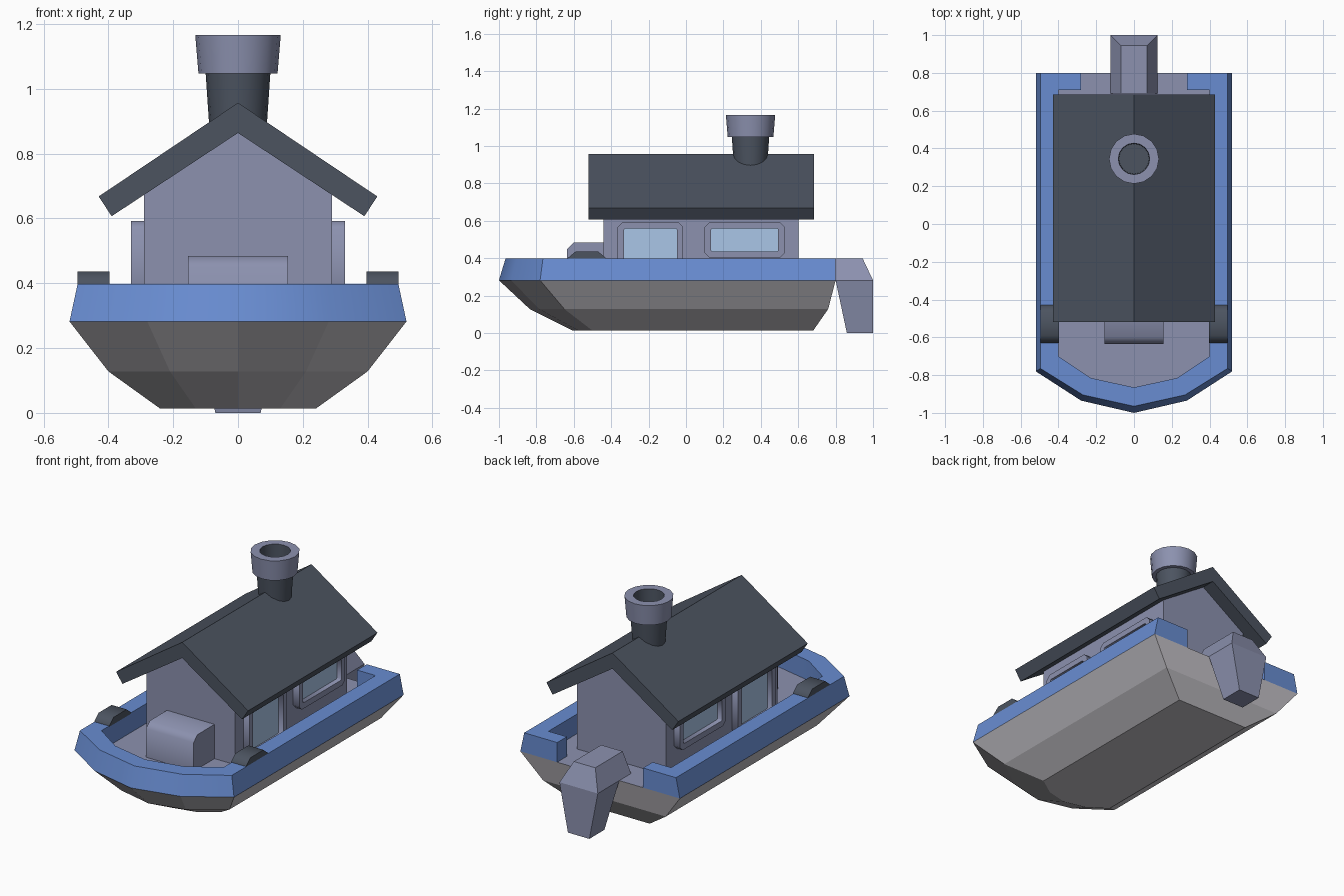
import bpy, bmesh, math
from mathutils import Vector

if "Cube" in bpy.data.objects:
    bpy.data.objects.remove(bpy.data.objects["Cube"])


def material(name, r, g, b):
    m = bpy.data.materials.new(name)
    m.diffuse_color = (r, g, b, 1)
    m.use_nodes = True
    m.node_tree.nodes["Principled BSDF"].inputs["Base Color"].default_value = m.diffuse_color
    return m


LILAC = material("lilac grey", .262, .285, .43)
BLUE = material("rail blue", .14, .265, .64)
HULL = material("hull grey", .55, .535, .57)
SLATE = material("dark slate", .072, .088, .118)
GLASS = material("pale glass", .42, .59, .84)


def finish(name, bm, mats, smooth=None):
    bmesh.ops.recalc_face_normals(bm, faces=bm.faces)
    me = bpy.data.meshes.new(name)
    bm.to_mesh(me)
    bm.free()
    for m in mats:
        me.materials.append(m)
    if smooth:
        for p in me.polygons:
            p.use_smooth = True
        me.set_sharp_from_angle(angle=math.radians(smooth))
    ob = bpy.data.objects.new(name, me)
    bpy.context.collection.objects.link(ob)
    return ob


def loft(rings):
    """Closed skin through rings of equal point count, capped at both ends."""
    bm = bmesh.new()
    vs = [[bm.verts.new(p) for p in ring] for ring in rings]
    n = len(vs[0])
    for a, b in zip(vs, vs[1:]):
        for i in range(n):
            j = (i + 1) % n
            bm.faces.new((a[i], a[j], b[j], b[i]))
    bm.faces.new(vs[0])
    bm.faces.new(vs[-1])
    bmesh.ops.recalc_face_normals(bm, faces=bm.faces)
    return bm


def along_y(pts, y0, y1):
    return loft([[(x, y, z) for x, z in pts] for y in (y0, y1)])


def along_x(pts, x0, x1):
    return loft([[(x, y, z) for y, z in pts] for x in (x0, x1)])


def lathe(profile, y, sides=16):
    return loft([[(r * math.cos(2 * math.pi * i / sides),
                   y + r * math.sin(2 * math.pi * i / sides), z)
                  for i in range(sides)] for r, z in profile])


def rect(x, y0, y1, z):
    return [(-x, y0, z), (x, y0, z), (x, y1, z), (-x, y1, z)]


# Hull: stern corner, bow shoulder, bow quarter, stem at three heights
def hull_ring(z, w, stern, shoulder, qx, qy, stem):
    half = [(w, stern, z), (w, shoulder, z), (qx, qy, z)]
    return half + [(0, stem, z)] + [(-x, y, h) for x, y, h in reversed(half)]


bm = loft([hull_ring(.013, .24, .68, -.50, .13, -.575, -.605),
           hull_ring(.128, .40, .76, -.65, .21, -.785, -.835),
           hull_ring(.282, .52, .80, -.78, .28, -.935, -1.0)])
for f in bm.faces:
    f.material_index = 1 if f.normal.z > .9 else 0   # deck on top
finish("hull", bm, [HULL, LILAC])

# Rail running around the deck, open at the stern
stations = [((.28, .80), (.28, .80), (.28, .71)),
            ((.52, .80), (.495, .80), (.40, .71)),
            ((.52, -.78), (.495, -.765), (.40, -.70)),
            ((.28, -.935), (.27, -.905), (.23, -.815)),
            ((0, -1.0), (0, -.965), (0, -.865))]
stations += [tuple((-x, y) for x, y in s) for s in reversed(stations[:-1])]
bm = loft([[(*ob, .282), (*ot, .398), (*inn, .398), (*inn, .282)]
           for ob, ot, inn in stations])
finish("rail", bm, [BLUE], 30)

# Cabin and gabled roof
finish("cabin", along_y([(-.29, .282), (.29, .282), (.29, .678), (0, .87), (-.29, .678)],
                        -.44, .602), [LILAC])
finish("roof", along_y([(0, .957), (.43, .668), (.39, .607), (0, .864),
                        (-.39, .607), (-.43, .668)], -.52, .685), [SLATE])


# Side door and side window: thick frames with sunken glass
def framed_pane(name, side, y0, y1, z0, z1, c=.025):
    pts = [(y0 + c, z0), (y1 - c, z0), (y1, z0 + c), (y1, z1 - c),
           (y1 - c, z1), (y0 + c, z1), (y0, z1 - c), (y0, z0 + c)]
    bm = along_x(pts, side * .285, side * .33)
    face = max(bm.faces, key=lambda f: side * f.normal.x)
    bmesh.ops.inset_individual(bm, faces=[face], thickness=.037)
    new = bmesh.ops.extrude_discrete_faces(bm, faces=[face])["faces"][0]
    bmesh.ops.translate(bm, verts=new.verts, vec=Vector((-side * .03, 0, 0)))
    new.material_index = 1
    finish(name, bm, [LILAC, GLASS], 50)


for side, tag in ((1, "right"), (-1, "left")):
    framed_pane("door_" + tag, side, -.365, -.015, .288, .592)
    framed_pane("window_" + tag, side, .10, .527, .402, .592)
    # Mooring block on the rail
    finish("mooring_block_" + tag,
           along_x([(-.63, .395), (-.63, .403), (-.59, .436), (-.47, .436),
                    (-.43, .403), (-.43, .395)], side * .397, side * .495), [SLATE], 60)

# Locker in front of the cabin
finish("front_locker", along_x([(-.635, .282), (-.635, .45), (-.60, .484),
                                (-.43, .484), (-.43, .282)], -.155, .155), [LILAC], 60)

# Funnel: dark pipe and pale hollow cap
finish("funnel_pipe", lathe([(.083, .80), (.10, 1.05)], .345), [SLATE], 40)
bm = lathe([(.10, 1.047), (.122, 1.047), (.132, 1.167), (.083, 1.167), (.08, 1.07)], .345)
for f in bm.faces:
    c = f.calc_center_median()
    if math.hypot(c.x, c.y - .345) < .085 and c.z > 1.06:
        f.material_index = 1
finish("funnel_cap", bm, [LILAC, SLATE], 40)

# Outboard motor: housing above deck level and tapered leg below
finish("motor_housing", loft([rect(.125, .69, 1.0, .282), rect(.07, .69, .945, .398)]), [LILAC])
finish("motor_leg", loft([rect(.07, .86, 1.0, 0), rect(.125, .80, 1.0, .282)]), [LILAC])
